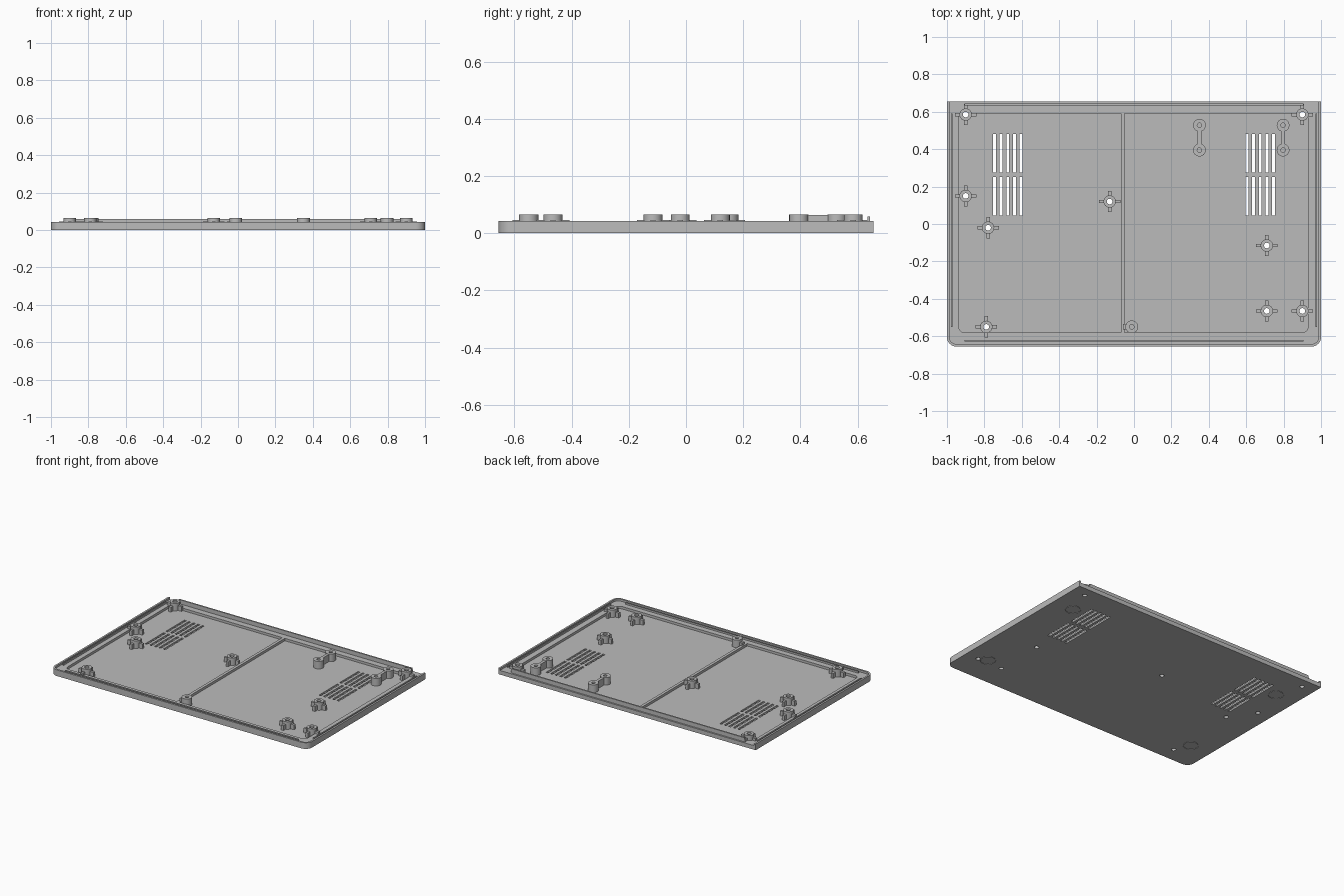
import bpy, bmesh
from math import pi, cos, sin

cube = bpy.data.objects.get("Cube")
if cube:
    bpy.data.objects.remove(cube, do_unlink=True)

# Overall sizes
HX, HY = 1.0, 0.655
FLOOR, LEDGE, RIM, LIP, BOSS = 0.012, 0.029, 0.043, 0.058, 0.065
HOLE = 0.015

grey = bpy.data.materials.new("mid grey plastic")
grey.use_nodes = True
grey.diffuse_color = (0.5, 0.5, 0.5, 1)
grey.node_tree.nodes["Principled BSDF"].inputs["Base Color"].default_value = (0.5, 0.5, 0.5, 1)


def arc(cx, cy, r, a0, a1, n):
    steps = [a0 + (a1 - a0) * i / n for i in range(n + 1)]
    return [(cx + r * cos(a), cy + r * sin(a)) for a in steps]


def circle(cx, cy, r, n=24):
    return arc(cx, cy, r, 0, 2 * pi, n)[:-1]


def tray_outline(x0, x1, y0, y1, r_left, r_right):
    """Square at the back, rounded at the front corners."""
    pts = [(x0, y1)]
    pts += arc(x0 + r_left, y0 + r_left, r_left, pi, 1.5 * pi, 8) if r_left else [(x0, y0)]
    pts += arc(x1 - r_right, y0 + r_right, r_right, 1.5 * pi, 2 * pi, 8) if r_right else [(x1, y0)]
    return pts + [(x1, y1)]


def prism(bm, pts, z0, z1):
    low = [bm.verts.new((x, y, z0)) for x, y in pts]
    high = [bm.verts.new((x, y, z1)) for x, y in pts]
    bm.faces.new(low[::-1])
    bm.faces.new(high)
    for i in range(len(pts)):
        j = (i + 1) % len(pts)
        bm.faces.new((low[i], low[j], high[j], high[i]))


def box(bm, x0, x1, y0, y1, z0, z1):
    prism(bm, [(x0, y0), (x1, y0), (x1, y1), (x0, y1)], z0, z1)


def tube(bm, cx, cy, r_out, r_in, z0, z1, n=24):
    loops = [[bm.verts.new((x, y, z)) for x, y in circle(cx, cy, r, n)]
             for r, z in ((r_out, z0), (r_out, z1), (r_in, z1), (r_in, z0))]
    for k in range(4):
        a, b = loops[k], loops[(k + 1) % 4]
        for i in range(n):
            j = (i + 1) % n
            bm.faces.new((a[i], a[j], b[j], b[i]))


def finish(bm, name):
    bmesh.ops.recalc_face_normals(bm, faces=bm.faces)
    mesh = bpy.data.meshes.new(name)
    bm.to_mesh(mesh)
    bm.free()
    mesh.materials.append(grey)
    obj = bpy.data.objects.new(name, mesh)
    bpy.context.collection.objects.link(obj)
    return obj


def cut(target, cutter):
    cutter.hide_render = True
    mod = target.modifiers.new("cut", "BOOLEAN")
    mod.operation, mod.solver, mod.object = "DIFFERENCE", "EXACT", cutter
    bpy.context.view_layer.objects.active = target
    bpy.ops.object.modifier_apply(modifier=mod.name)
    bpy.data.objects.remove(cutter, do_unlink=True)


# Base plate with a ledge around it
bm = bmesh.new()
prism(bm, tray_outline(-HX, HX, -HY, HY, 0.05, 0.05), 0, LEDGE)
base = finish(bm, "base_plate")

# Two shallow pockets, leaving a divider rib between them
bm = bmesh.new()
prism(bm, tray_outline(-0.937, -0.07, -0.58, 0.592, 0.03, 0), FLOOR, 0.1)
prism(bm, tray_outline(-0.05, 0.93, -0.58, 0.592, 0, 0.03), FLOOR, 0.1)
cut(base, finish(bm, "pocket_cutter"))

# Vent slots and screw holes
screws = [(-0.9, 0.585), (0.9, 0.585), (-0.9, 0.15), (-0.78, -0.02), (-0.13, 0.12),
          (0.71, -0.115), (0.71, -0.465), (0.9, -0.465), (-0.79, -0.55)]
bm = bmesh.new()
for side in (-1, 1):
    for i in range(5):
        x = side * (0.605 + 0.035 * i)
        for y0, y1 in ((0.045, 0.25), (0.275, 0.48)):
            box(bm, x - 0.008, x + 0.008, y0, y1, -0.1, 0.1)
for x, y in screws:
    prism(bm, circle(x, y, HOLE), -0.1, 0.1)
cut(base, finish(bm, "hole_cutter"))

# Ring grooves under the base for the feet
bm = bmesh.new()
for x in (-0.84, 0.84):
    for y in (-0.44, 0.4):
        tube(bm, x, y, 0.05, 0.046, -0.01, 0.003, 32)
cut(base, finish(bm, "foot_ring_cutter"))

# Outer rim along the front and both sides
bm = bmesh.new()
outer = tray_outline(-HX, HX, -HY, HY, 0.05, 0.05)
inner = tray_outline(-HX + 0.013, HX - 0.013, -HY + 0.013, HY, 0.037, 0.037)
prism(bm, outer + inner[::-1], LEDGE, RIM)
finish(bm, "outer_rim")

# Thin locating ribs inside the rim, and the taller back lip
bm = bmesh.new()
for x in (-0.974, 0.974):
    box(bm, x - 0.004, x + 0.004, -0.55, 0.592, LEDGE - 0.002, RIM - 0.002)
box(bm, -0.905, 0.905, -0.627, -0.619, LEDGE - 0.002, RIM - 0.002)
finish(bm, "locating_ribs")
bm = bmesh.new()
box(bm, -0.905, 0.905, 0.634, 0.644, LEDGE - 0.002, LIP)
finish(bm, "back_lip")

# Screw bosses with four buttress arms
bm = bmesh.new()
Z0 = FLOOR - 0.001
for x, y in screws:
    tube(bm, x, y, 0.033, HOLE, Z0, BOSS)
    for s in (-1, 1):
        xs = sorted((x + s * 0.025, x + s * 0.057))
        ys = sorted((y + s * 0.025, y + s * 0.057))
        box(bm, *xs, y - 0.009, y + 0.009, Z0, 0.046)
        box(bm, x - 0.009, x + 0.009, *ys, Z0, 0.046)
finish(bm, "screw_bosses")

# Paired posts joined by a web
bm = bmesh.new()
for x in (0.35, 0.797):
    for y in (0.395, 0.528):
        tube(bm, x, y, 0.034, 0.012, Z0, BOSS)
    box(bm, x - 0.01, x + 0.01, 0.42, 0.503, Z0, BOSS - 0.002)
finish(bm, "paired_posts")

# Single post tied to the divider
bm = bmesh.new()
tube(bm, -0.012, -0.55, 0.034, 0.012, Z0, BOSS)
box(bm, -0.06, -0.035, -0.565, -0.535, Z0, 0.046)
finish(bm, "front_post")

# Smooth round walls, keep hard edges
bpy.ops.object.select_all(action="DESELECT")
for obj in bpy.context.collection.objects:
    if obj.type == "MESH" and grey.name in obj.data.materials:
        obj.select_set(True)
        bpy.context.view_layer.objects.active = obj
bpy.ops.object.shade_smooth_by_angle()
